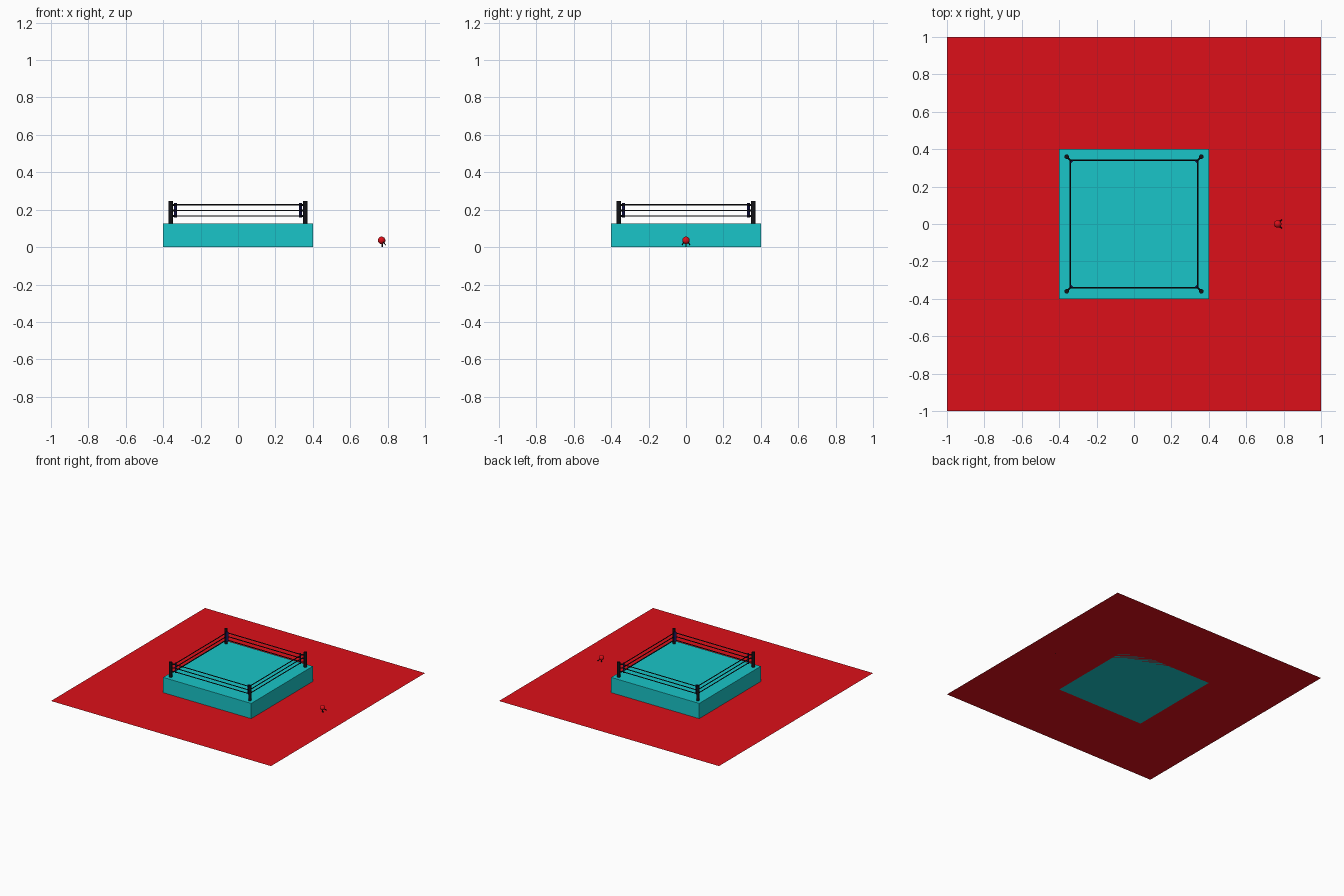
import bpy, math
from mathutils import Vector

if "Cube" in bpy.data.objects:
    bpy.data.objects.remove(bpy.data.objects["Cube"])


def material(name, rgb):
    m = bpy.data.materials.new(name)
    m.diffuse_color = (*rgb, 1)
    m.use_nodes = True
    m.node_tree.nodes["Principled BSDF"].inputs["Base Color"].default_value = m.diffuse_color
    return m


RED = material("red", (0.72, 0.005, 0.01))
TEAL = material("teal", (0.01, 0.56, 0.58))
BLACK = material("black", (0.006, 0.006, 0.008))
NAVY = material("navy", (0.01, 0.01, 0.12))


def finish(name, mat, smooth=False):
    ob = bpy.context.object
    ob.name = name
    ob.data.materials.append(mat)
    if smooth:
        bpy.ops.object.shade_smooth_by_angle()
    return ob


def box(name, loc, size, mat, turn=0):
    bpy.ops.mesh.primitive_cube_add(size=1, location=loc, rotation=(0, 0, turn))
    bpy.context.object.scale = size
    return finish(name, mat)


def rod(name, a, b, r, mat, sides=12):
    a, b = Vector(a), Vector(b)
    d = b - a
    bpy.ops.mesh.primitive_cylinder_add(
        vertices=sides, radius=r, depth=d.length, location=(a + b) / 2,
        rotation=d.to_track_quat('Z', 'Y').to_euler())
    return finish(name, mat, True)


# floor and raised platform
bpy.ops.mesh.primitive_plane_add(size=2)
finish("floor", RED)
box("platform", (0, 0, 0.0625), (0.8, 0.8, 0.125), TEAL)

POST, ROPE, LEVELS = 0.36, 0.341, (0.166, 0.196, 0.226)
corners = [(-1, -1), (1, -1), (1, 1), (-1, 1)]
for i, (sx, sy) in enumerate(corners):
    # corner post with its inner pad
    rod("corner_post", (sx * POST, sy * POST, 0.12), (sx * POST, sy * POST, 0.247), 0.012, BLACK, 20)
    box("corner_pad", (sx * 0.334, sy * 0.334, 0.197), (0.008, 0.018, 0.08), NAVY,
        math.atan2(sy, sx))
    nx, ny = corners[(i + 1) % 4]
    for z in LEVELS:
        # rope along one side and the link tying it to the post
        rod("rope", (sx * ROPE, sy * ROPE, z), (nx * ROPE, ny * ROPE, z), 0.0035, BLACK, 10)
        rod("rope_link", (sx * POST, sy * POST, z), (sx * 0.337, sy * 0.337, z), 0.005, BLACK, 10)

# small bell on a dark stand beside the platform
bpy.ops.mesh.primitive_uv_sphere_add(segments=20, ring_count=12, radius=0.02, location=(0.768, 0, 0.036))
finish("bell", RED, True)
rod("bell_stem", (0.77, 0, 0.0), (0.77, 0, 0.03), 0.004, BLACK)
for s in (-1, 1):
    rod("bell_leg", (0.772, s * 0.01, 0.03), (0.789, s * 0.021, 0.012), 0.003, BLACK, 8)
